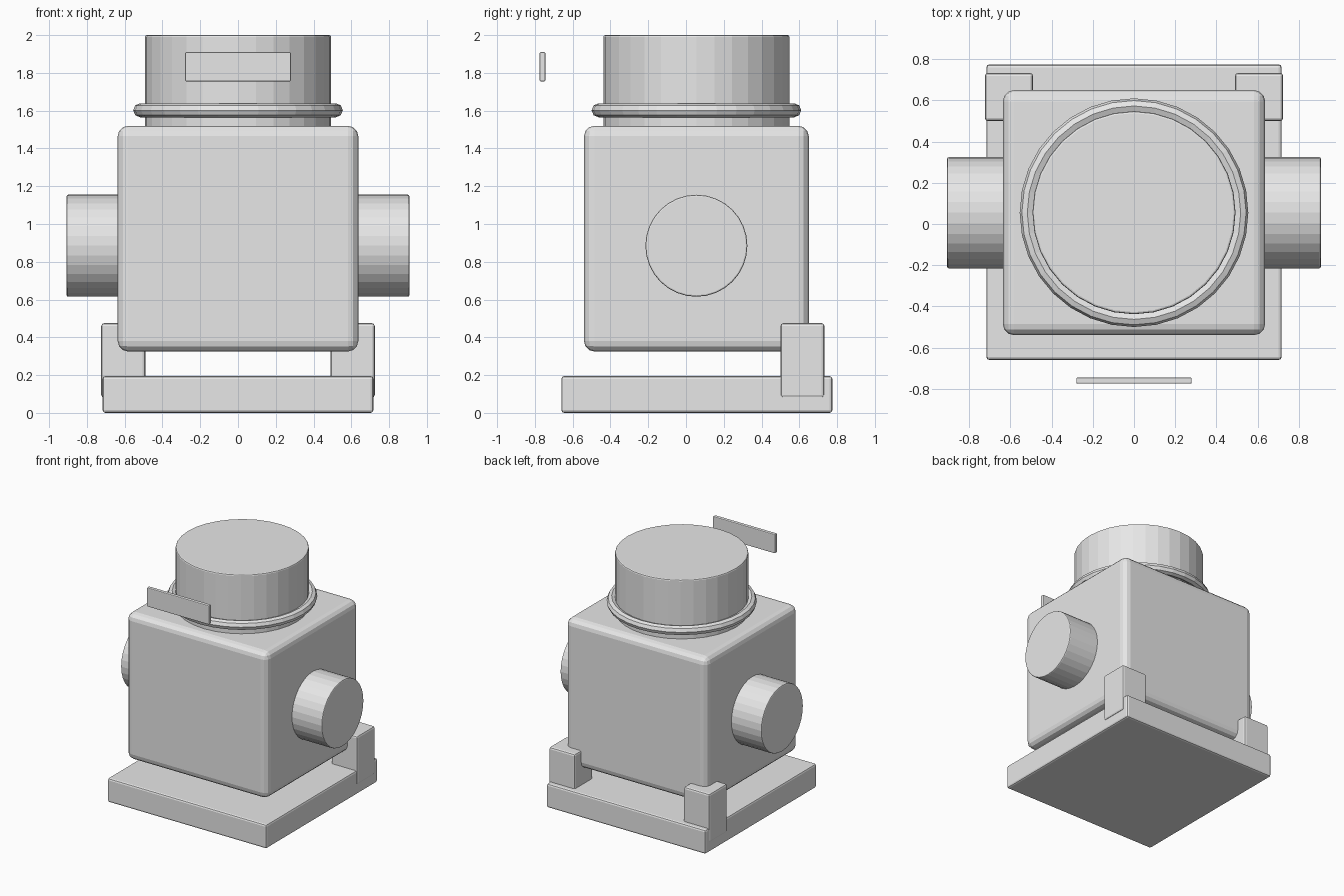
import bpy
import math

if "Cube" in bpy.data.objects:
    bpy.data.objects.remove(bpy.data.objects["Cube"])

grey = bpy.data.materials.new("plain_grey")
grey.diffuse_color = (0.8, 0.8, 0.8, 1)
grey.use_nodes = True
grey.node_tree.nodes["Principled BSDF"].inputs["Base Color"].default_value = grey.diffuse_color

AXIS_Y = 0.055  # shared centre line of body, drum and side knobs


def finish(obj, name, bevel=0.0, segments=2):
    """Name the part, colour it and round its sharp edges."""
    obj.name = name
    obj.data.materials.append(grey)
    if bevel:
        mod = obj.modifiers.new("rounded_edges", "BEVEL")
        mod.width = bevel
        mod.segments = segments
        mod.limit_method = "ANGLE"
        mod.angle_limit = math.radians(40)
    return obj


def box(name, low, high, bevel, segments=2):
    """Axis-aligned box between two corners."""
    centre = [(a + b) / 2 for a, b in zip(low, high)]
    size = [b - a for a, b in zip(low, high)]
    bpy.ops.mesh.primitive_cube_add(size=1, location=centre)
    obj = bpy.context.object
    obj.scale = size
    bpy.ops.object.transform_apply(location=False, rotation=False, scale=True)
    return finish(obj, name, bevel, segments)


def cylinder(name, radius, depth, centre, rotation=(0, 0, 0), bevel=0.008):
    bpy.ops.mesh.primitive_cylinder_add(
        vertices=32, radius=radius, depth=depth, location=centre, rotation=rotation)
    return finish(bpy.context.object, name, bevel)


# Base slab and main body
box("base", (-0.717, -0.66, 0), (0.717, 0.775, 0.195), 0.015)
box("body", (-0.637, -0.54, 0.325), (0.637, 0.65, 1.52), 0.055, 3)

# Drum on top with its collar ring
cylinder("top_drum", 0.493, 0.52, (0, AXIS_Y, 1.74), bevel=0.01)
bpy.ops.mesh.primitive_torus_add(
    major_segments=32, minor_segments=8, major_radius=0.518, minor_radius=0.037,
    location=(0, AXIS_Y, 1.602))
finish(bpy.context.object, "collar_ring")

# Front plate floating ahead of the drum
box("front_plate", (-0.28, -0.775, 1.755), (0.28, -0.745, 1.91), 0.006)

# Side knobs and rear support posts, one per side
for side, label in ((-1, "left"), (1, "right")):
    cylinder(f"{label}_knob", 0.27, 0.32, (side * 0.747, AXIS_Y, 0.885),
             (0, math.pi / 2, 0))
    x_low, x_high = sorted((side * 0.49, side * 0.724))
    box(f"{label}_rear_post", (x_low, 0.50, 0.08), (x_high, 0.733, 0.475), 0.015)
